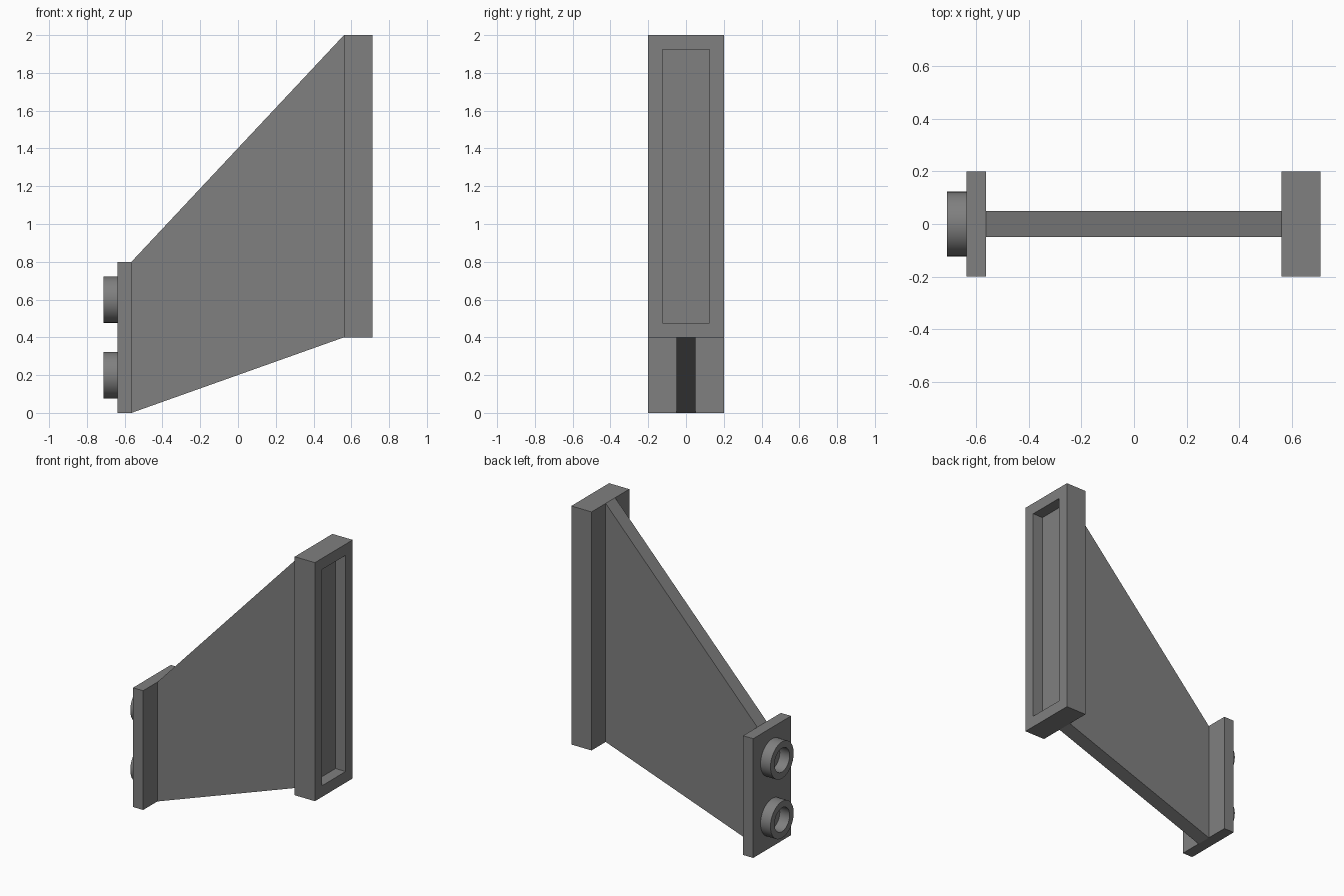
import bpy, bmesh
from math import radians
from mathutils import Matrix, Vector

if "Cube" in bpy.data.objects:
    bpy.data.objects.remove(bpy.data.objects["Cube"])

# Dark grey shared by every part
grey = bpy.data.materials.new("dark_grey")
grey.diffuse_color = (0.215, 0.215, 0.215, 1)
grey.use_nodes = True
grey.node_tree.nodes["Principled BSDF"].inputs["Base Color"].default_value = grey.diffuse_color


def finish(name, bm, smooth=False):
    bmesh.ops.recalc_face_normals(bm, faces=bm.faces[:])
    mesh = bpy.data.meshes.new(name)
    bm.to_mesh(mesh)
    bm.free()
    mesh.materials.append(grey)
    ob = bpy.data.objects.new(name, mesh)
    bpy.context.collection.objects.link(ob)
    if smooth:
        bpy.ops.object.select_all(action='DESELECT')
        ob.select_set(True)
        bpy.context.view_layer.objects.active = ob
        bpy.ops.object.shade_smooth_by_angle(angle=radians(30))
    return ob


def slab(profile, half_y):
    """Extrude an x-z outline symmetrically along y."""
    bm = bmesh.new()
    face = bm.faces.new([bm.verts.new((x, -half_y, z)) for x, z in profile])
    ext = bmesh.ops.extrude_face_region(bm, geom=[face])
    verts = [g for g in ext["geom"] if isinstance(g, bmesh.types.BMVert)]
    bmesh.ops.translate(bm, verts=verts, vec=(0, 2 * half_y, 0))
    bmesh.ops.recalc_face_normals(bm, faces=bm.faces[:])
    return bm


def sink_face(bm, direction, rim, depth):
    """Leave a flat rim on the end face and sink the middle straight inward."""
    d = Vector(direction)
    bm.normal_update()
    face = max(bm.faces, key=lambda f: f.normal.dot(d))
    for thickness in (rim, 0):
        bmesh.ops.inset_individual(bm, faces=[face], thickness=thickness, use_even_offset=True)
    bmesh.ops.translate(bm, verts=face.verts[:], vec=-d * depth)


LEFT, PLATE, WEB_END, RIGHT = -0.713, -0.639, 0.561, 0.711
WEB_START = -0.564

# Thin sloping panel
finish("fin_panel", slab([(WEB_START, 0), (WEB_END, 0.4), (WEB_END, 2), (WEB_START, 0.8)], 0.05))

# Small end plate
finish("stud_plate", slab([(PLATE, 0), (WEB_START, 0), (WEB_START, 0.8), (PLATE, 0.8)], 0.2))

# Tall end block with a recessed socket
block = slab([(WEB_END, 0.4), (RIGHT, 0.4), (RIGHT, 2), (WEB_END, 2)], 0.2)
sink_face(block, (1, 0, 0), 0.075, 0.075)
finish("socket_block", block)

# Hollow round studs
for i, z in enumerate((0.2, 0.6)):
    stud = bmesh.new()
    height = PLATE - LEFT
    bmesh.ops.create_cone(
        stud, cap_ends=True, segments=48, radius1=0.123, radius2=0.123, depth=height,
        matrix=Matrix.Translation(((LEFT + PLATE) / 2, 0, z)) @ Matrix.Rotation(radians(90), 4, 'Y'))
    sink_face(stud, (-1, 0, 0), 0.043, height - 0.001)
    finish(f"hollow_stud_{i + 1}", stud, smooth=True)
